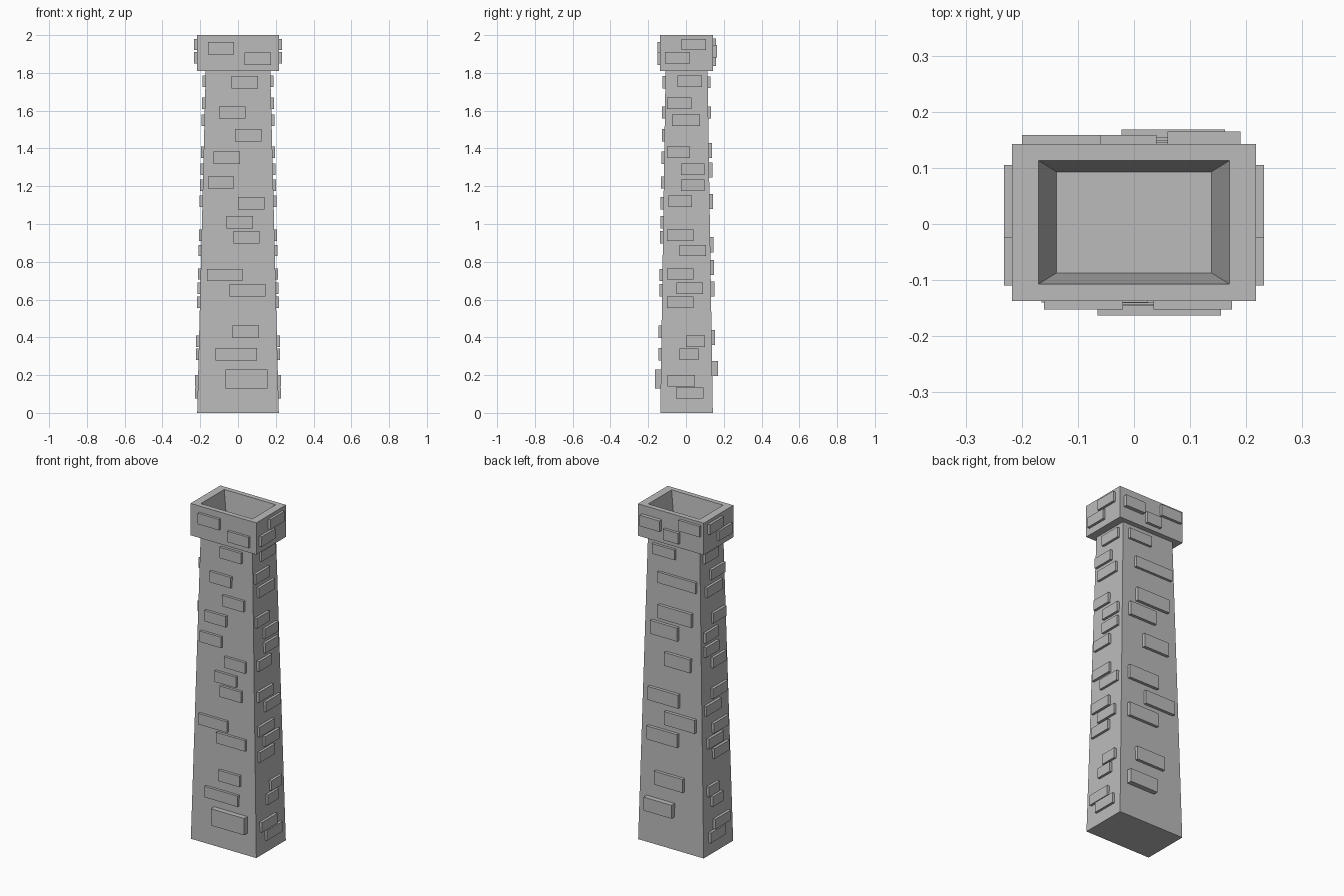
import bpy
import bmesh
from mathutils import Vector

if "Cube" in bpy.data.objects:
    bpy.data.objects.remove(bpy.data.objects["Cube"], do_unlink=True)

stone = bpy.data.materials.new("grey stone")
stone.use_nodes = True
stone.diffuse_color = (0.5, 0.5, 0.5, 1)
stone.node_tree.nodes["Principled BSDF"].inputs["Base Color"].default_value = (0.5, 0.5, 0.5, 1)

HEIGHT = 2.0
CAP_Z = 1.81
CENTRE_Y = 0.003
BASE = Vector((0.216, 0.139))     # half sizes of the shaft at the ground
NECK = Vector((0.171, 0.111))     # half sizes of the shaft below the cap
CAP = Vector((0.217, 0.14))
MOUTH = Vector((0.17, 0.11))
FLOOR = Vector((0.138, 0.09))


def finish(bm, name):
    """Turn a bmesh into a flat shaded stone object."""
    bmesh.ops.recalc_face_normals(bm, faces=bm.faces)
    mesh = bpy.data.meshes.new(name)
    bm.to_mesh(mesh)
    bm.free()
    mesh.materials.append(stone)
    obj = bpy.data.objects.new(name, mesh)
    bpy.context.collection.objects.link(obj)
    return obj


def build_stack(name, rings):
    """Loft rectangular rings, given as (half size, height), and close both ends."""
    bm = bmesh.new()
    loops = []
    for half, z in rings:
        corners = ((-1, -1), (1, -1), (1, 1), (-1, 1))
        loops.append([bm.verts.new((sx * half.x, CENTRE_Y + sy * half.y, z))
                      for sx, sy in corners])
    for low, high in zip(loops, loops[1:]):
        for i in range(4):
            j = (i + 1) % 4
            bm.faces.new((low[i], low[j], high[j], high[i]))
    bm.faces.new(loops[0])
    bm.faces.new(loops[-1])
    return finish(bm, name)


def wall_half(z):
    """Half sizes of the outer wall at a height."""
    return CAP if z > CAP_Z else BASE.lerp(NECK, z / CAP_Z)


def build_bricks(name, bricks, axis, sign, height, proud):
    """Raised bricks on one wall, given in hundredths as (along, height, width)."""
    bm = bmesh.new()
    for along, up, width, *special in bricks:
        z = up / 100
        tall, out = special if special else (height, proud)
        depth = out + 0.012
        centre = Vector((0, CENTRE_Y, z))
        centre[axis] += sign * (wall_half(z)[axis] + out - depth / 2)
        centre[1 - axis] = along / 100
        size = Vector((0, 0, tall))
        size[axis] = depth
        size[1 - axis] = width / 100
        cube = bmesh.ops.create_cube(bm, size=1)["verts"]
        for v in cube:
            v.co = centre + v.co * size
    return finish(bm, name)


# Tapered shaft, wider cap and hollow mouth
build_stack("chimney_stack", [
    (BASE, 0), (NECK, CAP_Z), (CAP, CAP_Z),
    (CAP, HEIGHT), (MOUTH, HEIGHT), (FLOOR, CAP_Z),
])

# Front bricks, the lowest one larger and further out
front = [
    (-9, 193, 14), (10.5, 187.5, 14), (3.5, 175, 14), (-3, 159, 14),
    (5.5, 147, 14), (-6, 135, 14), (-9, 122, 14), (7, 111, 14),
    (1, 101, 14), (4.5, 93, 14), (-7, 73, 19), (5, 65, 19),
    (4, 43, 14), (-1, 31, 22), (4.5, 18, 22, 0.1, 0.03),
]
build_bricks("front_bricks", front, 1, -1, 0.065, 0.015)

# Back bricks: small ones on the cap, larger ones on the shaft
back_cap = [(12.5, 191.5, 13, 0.065, 0.022), (-1, 187, 10), (-13, 195, 14)]
build_bricks("back_cap_bricks", back_cap, 1, 1, 0.065, 0.016)
back = [
    (6, 175, 15, 0.06, 0.015), (-3, 159, 25, 0.065, 0.015),
    (-2, 139, 22), (5, 128.5, 18), (-4, 112, 17), (5, 89, 20),
    (-6, 77, 20), (5.5, 65.5, 20), (1, 40, 19), (7, 23.5, 18.5, 0.08, 0.03),
]
build_bricks("back_bricks", back, 1, 1, 0.08, 0.018)

# Side bricks, the same on both sides
side = [
    (4, 195, 13), (-4.5, 188, 13), (2, 175.5, 13), (-3.5, 164, 13),
    (0, 155, 15), (-4, 138, 12), (3.5, 129, 12.5), (3.5, 120.5, 12.5),
    (-3, 112, 12.5), (-3, 94, 14), (3.5, 86, 14), (-3, 73.5, 14),
    (2, 66, 14), (-3, 58.5, 14), (5, 38, 10), (1.5, 31, 10),
    (-2.5, 17, 14.5), (2, 10.5, 14.5),
]
for label, sign in (("left", 1), ("right", -1)):
    build_bricks(label + "_bricks", side, 0, sign, 0.06, 0.015)
